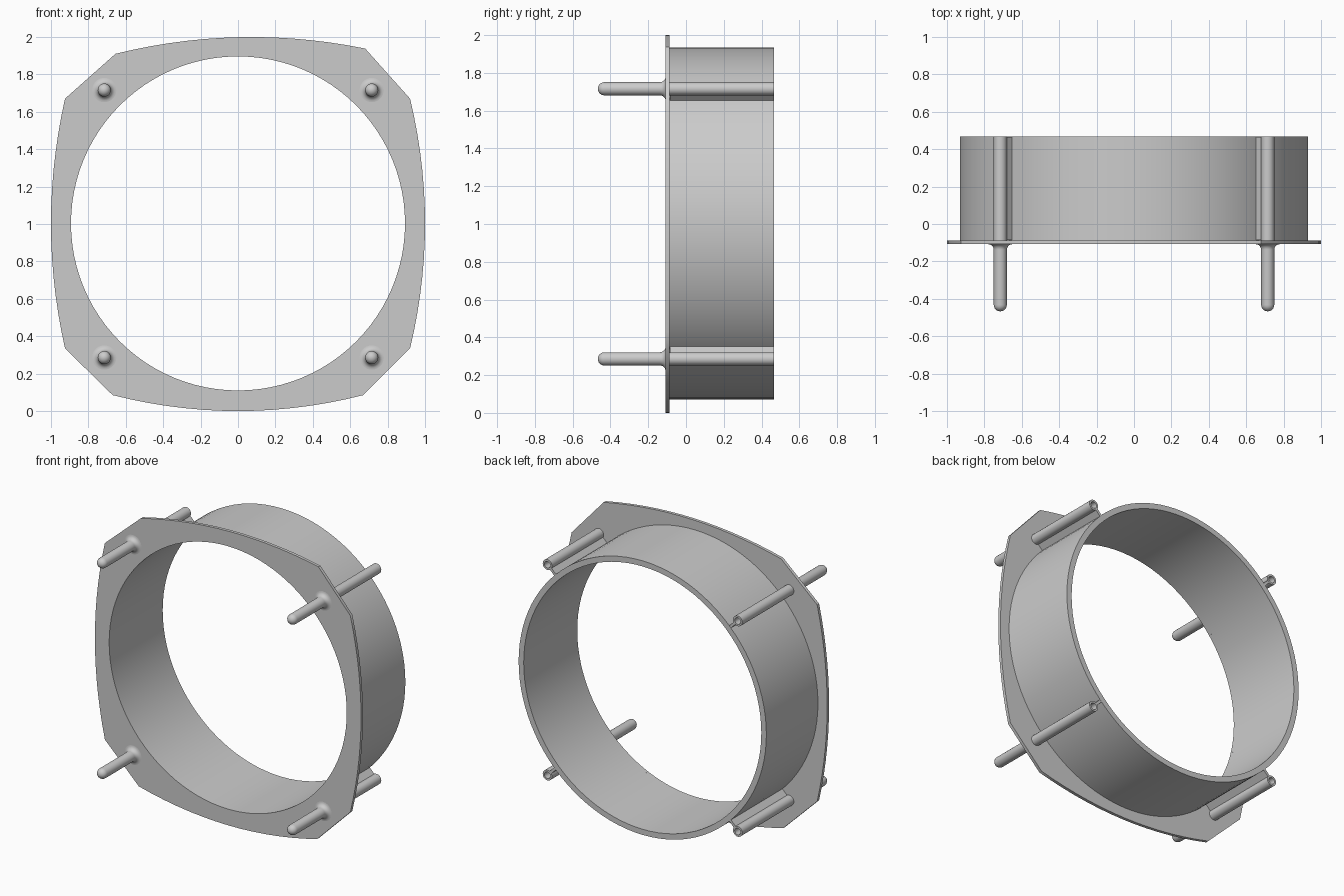
import bpy, bmesh
from math import pi, cos, sin, radians
from mathutils import Matrix, Vector

if "Cube" in bpy.data.objects:
    bpy.data.objects.remove(bpy.data.objects["Cube"])

CENTRE_Z = 1.003
INNER, OUTER = 0.893, 0.931
PLATE_FRONT, PLATE_BACK, REAR, TIP = -0.108, -0.087, 0.467, -0.467
PIN = 0.715        # pin offset from the centre on both axes
PIN_R = 0.035
SEGMENTS = 96

grey = bpy.data.materials.new("grey plastic")
grey.use_nodes = True
colour = (0.6, 0.6, 0.6, 1)
grey.diffuse_color = colour
grey.node_tree.nodes["Principled BSDF"].inputs["Base Color"].default_value = colour


def finish(bm, name):
    bmesh.ops.recalc_face_normals(bm, faces=bm.faces)
    mesh = bpy.data.meshes.new(name)
    bm.to_mesh(mesh)
    bm.free()
    mesh.materials.append(grey)
    obj = bpy.data.objects.new(name, mesh)
    bpy.context.collection.objects.link(obj)
    bpy.ops.object.select_all(action='DESELECT')
    obj.select_set(True)
    bpy.context.view_layer.objects.active = obj
    bpy.ops.object.shade_smooth_by_angle(angle=radians(35))
    return obj


def lathe(name, profile, x, z, segments, closed=False):
    """Turn (radius, y) points about an axis parallel to y."""
    bm = bmesh.new()
    points = [bm.verts.new((x + r, y, z)) for r, y in profile]
    pairs = list(zip(points, points[1:]))
    if closed:
        pairs.append((points[-1], points[0]))
    edges = [bm.edges.new(p) for p in pairs]
    bmesh.ops.spin(bm, geom=points + edges, cent=(x, 0, z), axis=(0, 1, 0),
                   angle=2 * pi, steps=segments, use_merge=True)
    bmesh.ops.remove_doubles(bm, verts=bm.verts, dist=1e-5)
    return finish(bm, name)


def bowed(a, b, sagitta, steps=14):
    """Side of the plate, bulging outward between two corners."""
    a, b = Vector(a), Vector(b)
    d = (b - a).normalized()
    out = Vector((d.y, -d.x))
    return [a.lerp(b, t / steps) + out * sagitta * 4 * (t / steps) * (1 - t / steps)
            for t in range(steps + 1)]


# Mounting plate: four bowed sides, cut corners, round opening
outline = (bowed((0.92, 0.335), (0.92, 1.67), 0.08)
           + bowed((0.68, 1.938), (-0.655, 1.91), 0.075)
           + bowed((-0.925, 1.67), (-0.925, 0.335), 0.075)
           + bowed((-0.67, 0.085), (0.67, 0.085), 0.085))
opening = [Vector((INNER * cos(2 * pi * i / SEGMENTS),
                   CENTRE_Z + INNER * sin(2 * pi * i / SEGMENTS)))
           for i in range(SEGMENTS)]
bm = bmesh.new()
for loop in (outline, opening):
    verts = [bm.verts.new((p.x, PLATE_FRONT, p.y)) for p in loop]
    for i, v in enumerate(verts):
        bm.edges.new((v, verts[i - 1]))
bmesh.ops.triangle_fill(bm, edges=bm.edges, use_beauty=True, normal=(0, -1, 0))
sheet = bmesh.ops.extrude_face_region(bm, geom=bm.faces[:], use_keep_orig=True)
bmesh.ops.translate(bm, vec=(0, PLATE_BACK - PLATE_FRONT, 0),
                    verts=[g for g in sheet["geom"] if isinstance(g, bmesh.types.BMVert)])
finish(bm, "mounting_plate")

# Round sleeve behind the plate
lathe("sleeve", [(INNER, PLATE_BACK), (INNER, REAR), (OUTER, REAR), (OUTER, PLATE_BACK)],
      0, CENTRE_Z, SEGMENTS, closed=True)

# Pin with rounded tip and a flared foot
FLARE = 0.03
pin_profile = [(PIN_R * sin(i * pi / 12), TIP + PIN_R - PIN_R * cos(i * pi / 12))
               for i in range(7)]
pin_profile += [(PIN_R + FLARE * (1 - cos(i * pi / 12)),
                 PLATE_FRONT - FLARE * (1 - sin(i * pi / 12))) for i in range(7)]
# Hollow tube, closed at the plate
tube_profile = [(PIN_R, PLATE_BACK), (PIN_R, REAR), (0.022, REAR),
                (0.022, PLATE_BACK + 0.002), (0, PLATE_BACK + 0.002)]

for side, sx in (("left", 1), ("right", -1)):
    for level, sz in (("upper", 1), ("lower", -1)):
        x, z = sx * PIN, CENTRE_Z - 0.002 + sz * PIN
        label = f"{level}_{side}"
        lathe(f"{label}_pin", pin_profile, x, z, 28)
        lathe(f"{label}_tube", tube_profile, x, z, 28)

        # Thin web joining the tube to the sleeve
        near, far = OUTER - 0.008, PIN * 2 ** 0.5 - PIN_R + 0.004
        bm = bmesh.new()
        place = (Matrix.Translation((0, (PLATE_BACK + REAR) / 2, CENTRE_Z))
                 @ Matrix.Rotation(-sx * sz * pi / 4, 4, 'Y')
                 @ Matrix.Translation((sx * (near + far) / 2, 0, 0))
                 @ Matrix.Diagonal((far - near, REAR - PLATE_BACK - 0.002, 0.018, 1)))
        bmesh.ops.create_cube(bm, size=1, matrix=place)
        finish(bm, f"{label}_web")
